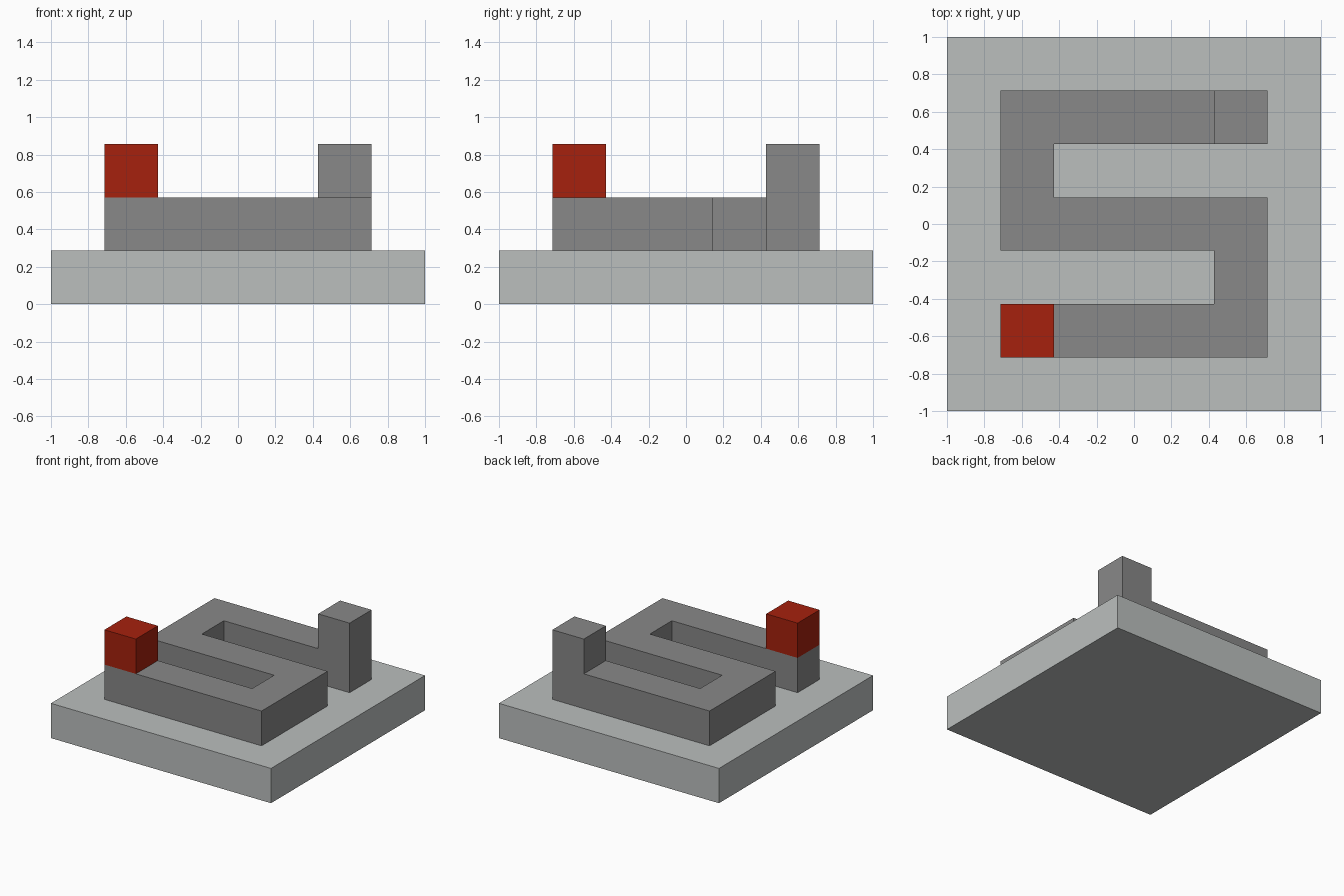
import bpy
import bmesh
from math import radians
from mathutils import Vector

if "Cube" in bpy.data.objects:
    bpy.data.objects.remove(bpy.data.objects["Cube"], do_unlink=True)

UNIT = 2 / 7  # edge of one block


def material(name, colour):
    mat = bpy.data.materials.new(name)
    mat.use_nodes = True
    mat.diffuse_color = (*colour, 1)
    mat.node_tree.nodes["Principled BSDF"].inputs["Base Color"].default_value = (*colour, 1)
    return mat


def add_blocks(name, cells, mat):
    """Join unit blocks at integer cells into one clean solid without inner faces."""
    bm = bmesh.new()
    for cell in cells:
        centre = Vector(cell) + Vector((0, 0, 0.5))
        for axis in range(3):
            for sign in (-1, 1):
                step = [0, 0, 0]
                step[axis] = sign
                if tuple(c + s for c, s in zip(cell, step)) in cells:
                    continue
                normal = Vector(step)
                u = Vector([float(i == (axis + 1) % 3) for i in range(3)])
                v = normal.cross(u)
                corners = ((-1, -1), (1, -1), (1, 1), (-1, 1))
                bm.faces.new([bm.verts.new((centre + (normal + a * u + b * v) / 2) * UNIT)
                              for a, b in corners])
    bmesh.ops.remove_doubles(bm, verts=bm.verts, dist=0.001)
    bmesh.ops.dissolve_limit(bm, angle_limit=radians(1), verts=bm.verts, edges=bm.edges)
    bmesh.ops.recalc_face_normals(bm, faces=bm.faces)
    mesh = bpy.data.meshes.new(name)
    bm.to_mesh(mesh)
    bm.free()
    mesh.materials.append(mat)
    obj = bpy.data.objects.new(name, mesh)
    bpy.context.collection.objects.link(obj)
    return obj


pale_grey = material("pale grey", (0.497, 0.521, 0.515))
mid_grey = material("mid grey", (0.246, 0.246, 0.246))
red = material("red", (0.381, 0.015, 0.004))

# Square base slab
span = range(-3, 4)
add_blocks("base", {(x, y, 0) for x in span for y in span}, pale_grey)

# Winding body: three rows joined by two turns, with an upright tail block
row = range(-2, 3)
body = {(x, y, 1) for x in row for y in (-2, 0, 2)}
body |= {(2, -1, 1), (-2, 1, 1), (2, 2, 2)}
add_blocks("winding_body", body, mid_grey)

# Red head block on the front end of the body
add_blocks("head", {(-2, -2, 2)}, red)
